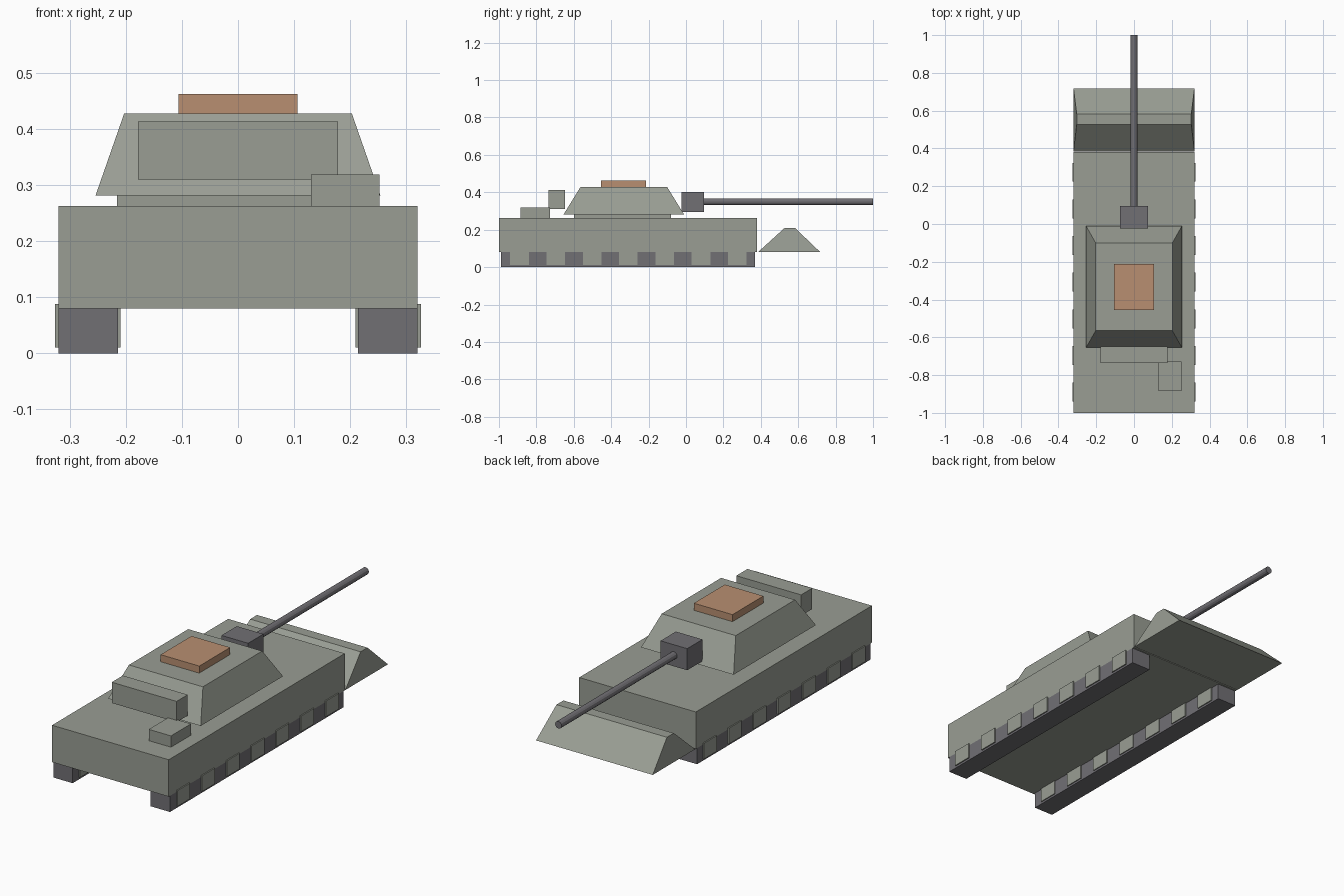
import bpy
import bmesh
from mathutils import Matrix, Vector

cube = bpy.data.objects.get("Cube")
if cube:
    bpy.data.objects.remove(cube, do_unlink=True)


def make_material(name, color):
    mat = bpy.data.materials.new(name)
    mat.use_nodes = True
    mat.diffuse_color = (*color, 1)
    mat.node_tree.nodes["Principled BSDF"].inputs["Base Color"].default_value = (*color, 1)
    return mat


GREEN = make_material("grey green paint", (0.32, 0.34, 0.295))
DARK = make_material("dark metal", (0.165, 0.16, 0.175))
BROWN = make_material("tan brown", (0.48, 0.275, 0.165))


def finish(name, bm, mat):
    mesh = bpy.data.meshes.new(name)
    bm.to_mesh(mesh)
    bm.free()
    mesh.materials.append(mat)
    obj = bpy.data.objects.new(name, mesh)
    bpy.context.collection.objects.link(obj)
    return obj


def block(name, mat, x, y, z, top_x=None, top_y=None):
    """Box from axis ranges; optional top ranges give sloped sides."""
    bm = bmesh.new()
    bmesh.ops.create_cube(bm, size=1)
    for v in bm.verts:
        top = v.co.z > 0
        xr = top_x if top and top_x else x
        yr = top_y if top and top_y else y
        v.co = Vector((xr[v.co.x > 0], yr[v.co.y > 0], z[top]))
    return finish(name, bm, mat)


def sym(half):
    return (-half, half)


# Hull and end wedge
block("hull", GREEN, sym(0.32), (-1, 0.38), (0.08, 0.263))
block("end_wedge", GREEN, sym(0.32), (0.385, 0.718), (0.08, 0.21),
      sym(0.303), (0.528, 0.582))

# Running gear: dark track with seven pads on each side
for side, sign in (("left", 1), ("right", -1)):
    def across(a, b):
        return tuple(sorted((sign * a, sign * b)))
    block(side + "_track", DARK, across(0.214, 0.32), (-0.99, 0.37), (0, 0.08))
    for i in range(7):
        yc = -0.89 + i * 0.194
        block(f"{side}_track_pad_{i + 1}", GREEN, across(0.209, 0.326),
              (yc - 0.05, yc + 0.05), (0.01, 0.088))

# Turret
block("turret_ring", GREEN, sym(0.216), (-0.6, -0.08), (0.263, 0.281))
block("turret", GREEN, sym(0.254), (-0.655, -0.01), (0.281, 0.427),
      sym(0.203), (-0.565, -0.1))
block("hatch", BROWN, sym(0.106), (-0.455, -0.213), (0.427, 0.462))
block("turret_bustle", GREEN, sym(0.178), (-0.735, -0.648), (0.31, 0.413))
block("storage_box", GREEN, (0.13, 0.252), (-0.885, -0.728), (0.263, 0.319))

# Gun
block("mantlet", DARK, sym(0.073), (-0.025, 0.095), (0.295, 0.402))
bm = bmesh.new()
bmesh.ops.create_cone(bm, cap_ends=True, segments=12, radius1=0.018, radius2=0.018,
                      depth=0.93,
                      matrix=Matrix.Translation((0, 0.535, 0.35)) @ Matrix.Rotation(1.5707963, 4, "X"))
finish("barrel", bm, DARK)
